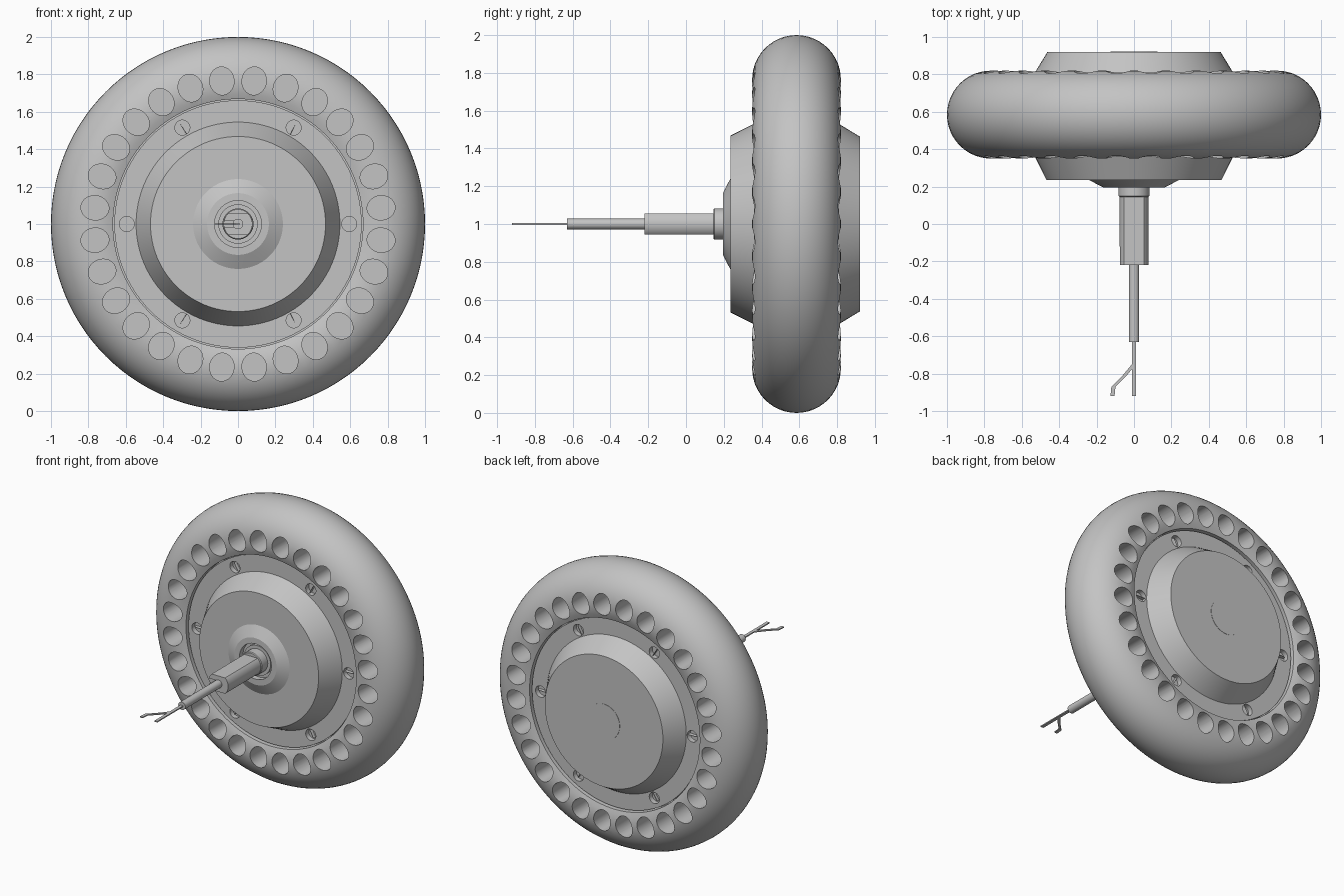
import bpy, bmesh, math
from mathutils import Matrix, Vector

cube = bpy.data.objects.get("Cube")
if cube:
    bpy.data.objects.remove(cube)

CENTRE = Vector((0, 0, 1))
MID = 0.585
HOLES, SCREWS = 28, 6

grey = bpy.data.materials.new("plain_grey")
grey.use_nodes = True
colour = (0.55, 0.55, 0.55, 1)
grey.diffuse_color = colour
grey.node_tree.nodes["Principled BSDF"].inputs["Base Color"].default_value = colour


def make(name, bm):
    """Turn a bmesh into a grey object centred on the axle."""
    bmesh.ops.remove_doubles(bm, verts=bm.verts, dist=1e-5)
    bmesh.ops.recalc_face_normals(bm, faces=bm.faces)
    mesh = bpy.data.meshes.new(name)
    bm.to_mesh(mesh)
    bm.free()
    mesh.materials.append(grey)
    obj = bpy.data.objects.new(name, mesh)
    obj.location = CENTRE
    bpy.context.collection.objects.link(obj)
    return obj


def smooth(obj, angle=28):
    bpy.ops.object.select_all(action="DESELECT")
    obj.select_set(True)
    bpy.context.view_layer.objects.active = obj
    bpy.ops.object.shade_smooth_by_angle(angle=math.radians(angle))


def spin(bm, profile, steps, matrix=Matrix()):
    """Revolve a closed (radius, y) profile about the y axis."""
    verts = [bm.verts.new((r, y, 0)) for r, y in profile]
    edges = [bm.edges.new((a, b)) for a, b in zip(verts, verts[1:] + verts[:1])
             if a.co.x + b.co.x > 0]
    out = bmesh.ops.spin(bm, geom=verts + edges, axis=(0, 1, 0), cent=(0, 0, 0),
                         angle=math.tau, steps=steps, use_merge=True)
    new = {v for v in bm.verts if v.index == -1} | set(verts)
    bmesh.ops.transform(bm, matrix=matrix, verts=list(new))
    bm.verts.index_update()


def lathe(name, profile, steps=64):
    bm = bmesh.new()
    spin(bm, profile, steps)
    return make(name, bm)


def rod(bm, radius, y0, y1, matrix=Matrix(), scale=(1, 1), segs=32):
    """Add a cylinder along y between y0 and y1."""
    m = (matrix @ Matrix.Translation((0, (y0 + y1) / 2, 0))
         @ Matrix.Diagonal((scale[0], 1, scale[1], 1)) @ Matrix.Rotation(math.pi / 2, 4, "X"))
    bmesh.ops.create_cone(bm, cap_ends=True, segments=segs, radius1=radius,
                          radius2=radius, depth=abs(y1 - y0), matrix=m)


def around(count, radius, offset=0.0):
    for i in range(count):
        yield (Matrix.Rotation((i + offset) * math.tau / count, 4, "Y")
               @ Matrix.Translation((radius, 0, 0)))


def cut(obj, cutter):
    """Subtract the cutter and bake the result."""
    mod = obj.modifiers.new("cut", "BOOLEAN")
    mod.operation, mod.solver, mod.object = "DIFFERENCE", "EXACT", cutter
    deps = bpy.context.evaluated_depsgraph_get()
    mesh = bpy.data.meshes.new_from_object(obj.evaluated_get(deps))
    obj.modifiers.clear()
    obj.data = mesh
    bpy.data.objects.remove(cutter)


# Tyre: round section cut off by a cylindrical inner wall
R, r, inner = 0.765, 0.235, 0.668
limit = math.acos((inner - R) / r)
section = [(R + r * math.cos(a), MID + r * math.sin(a))
           for a in (-limit + 2 * limit * k / 30 for k in range(31))]
tyre = lathe("tyre", section, 112)

# Oval blind pockets on both sides of the tyre
bm = bmesh.new()
for m in around(HOLES, 0.77, 0.5):
    for side in (-1, 1):
        rod(bm, 0.075, MID + side * 0.04, MID + side * 0.3, m, (1, 0.87))
cut(tyre, make("pocket_cutter", bm))
smooth(tyre)

# Hub: front cover, flanges and back cover in one revolved body
FRONT, BACK = 0.39, 0.78
hub = lathe("hub", [
    (0, 0.235), (0.125, 0.235), (0.125, 0.195), (0.165, 0.196), (0.2, 0.214),
    (0.24, 0.235), (0.468, 0.235), (0.545, FRONT), (0.661, FRONT), (0.661, 0.43),
    (0.669, 0.43), (0.669, 0.74), (0.661, 0.74), (0.661, BACK), (0.548, BACK),
    (0.463, 0.92), (0, 0.92)], 96)

# Counterbores for the screws
bm = bmesh.new()
for m in around(SCREWS, 0.595):
    rod(bm, 0.04, FRONT - 0.05, FRONT + 0.035, m)
    rod(bm, 0.04, BACK + 0.05, BACK - 0.035, m)
cut(hub, make("screw_cutter", bm))
smooth(hub, 20)

# Socket screws seated in the counterbores
for label, face, sign in (("front", FRONT, 1), ("back", BACK, -1)):
    for i, m in enumerate(around(SCREWS, 0.595)):
        bm = bmesh.new()
        spin(bm, [(0, face + sign * d) if w == 0 else (w, face + sign * d) for w, d in (
            (0, 0.03), (0.014, 0.03), (0.014, 0.012), (0.022, 0.01),
            (0.03, 0.018), (0.03, 0.036), (0, 0.036))], 18, m)
        smooth(make(f"{label}_screw_{i + 1}", bm))

# Thin cap on the back cover
smooth(lathe("back_cap", [(0, 0.915), (0.125, 0.915), (0.125, 0.922), (0, 0.922)]))

# Axle collar and bearing ring inside the front recess
smooth(lathe("axle_collar", [(0, 0.145), (0.078, 0.145), (0.083, 0.15), (0.083, 0.24), (0, 0.24)]))
smooth(lathe("bearing_ring", [(0.08, 0.215), (0.105, 0.215), (0.105, 0.24), (0.08, 0.24)]))

# Axle: round bar with two flats and a cable slot on one side
bm = bmesh.new()
rod(bm, 0.077, -0.22, 0.16, segs=48)
for z in (-0.056, 0.056):
    bmesh.ops.bisect_plane(bm, geom=bm.verts[:] + bm.edges[:] + bm.faces[:], plane_co=(0, 0, z),
                           plane_no=(0, 0, z), clear_outer=True)
    bmesh.ops.holes_fill(bm, edges=[e for e in bm.edges if e.is_boundary], sides=0)
axle = make("axle", bm)
bm = bmesh.new()
bmesh.ops.create_cube(bm, size=1, matrix=Matrix.Translation((-0.05, -0.18, 0))
                      @ Matrix.Diagonal((0.1, 0.12, 0.04, 1)))
cut(axle, make("slot_cutter", bm))
smooth(axle)

# Cable leaving the axle
bm = bmesh.new()
rod(bm, 0.028, -0.63, -0.12)
smooth(make("cable", bm))


# Flat wires: straight one and a branch
def ribbon(name, path, half=0.011, thick=0.004):
    bm = bmesh.new()
    rings = []
    for x, y in path:
        rings.append([bm.verts.new((x + sx * half, y, sz * thick))
                      for sx, sz in ((-1, -1), (1, -1), (1, 1), (-1, 1))])
    for a, b in zip(rings, rings[1:]):
        for k in range(4):
            n = (k + 1) % 4
            bm.faces.new((a[k], a[n], b[n], b[k]))
    bm.faces.new(rings[0])
    bm.faces.new(rings[-1])
    make(name, bm)


ribbon("main_wire", [(0, -0.6), (0, -0.92)])
ribbon("branch_wire", [(0, -0.75), (-0.05, -0.81), (-0.11, -0.87), (-0.115, -0.92)])
